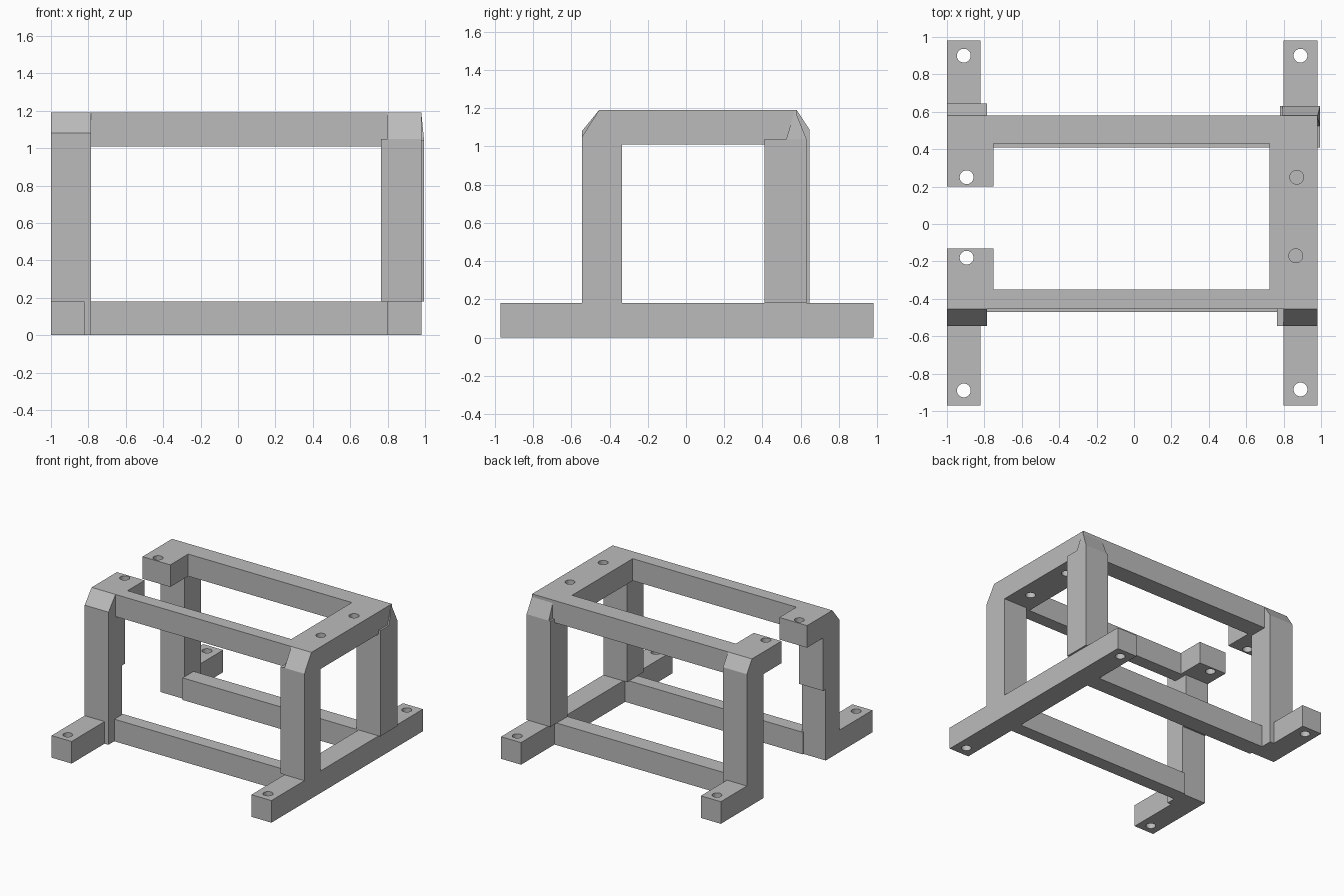
import bpy
import bmesh
from mathutils import Matrix, Vector

cube = bpy.data.objects.get("Cube")
if cube:
    bpy.data.objects.remove(cube)

grey = bpy.data.materials.new("plain grey")
grey.use_nodes = True
tone = (0.5, 0.5, 0.5, 1)
grey.diffuse_color = tone
grey.node_tree.nodes["Principled BSDF"].inputs["Base Color"].default_value = tone


def finish(name, bm):
    bmesh.ops.recalc_face_normals(bm, faces=bm.faces)
    mesh = bpy.data.meshes.new(name)
    bm.to_mesh(mesh)
    bm.free()
    mesh.materials.append(grey)
    obj = bpy.data.objects.new(name, mesh)
    bpy.context.collection.objects.link(obj)
    return obj


def prism(name, outline, start, end, axis):
    """Extrude an outline along x (points are y, z) or z (points are x, y)."""
    bm = bmesh.new()
    if axis == "x":
        points, step = [(start, a, b) for a, b in outline], (end - start, 0, 0)
    else:
        points, step = [(a, b, start) for a, b in outline], (0, 0, end - start)
    face = bm.faces.new([bm.verts.new(p) for p in points])
    new = bmesh.ops.extrude_face_region(bm, geom=[face])["geom"]
    bmesh.ops.translate(bm, vec=step, verts=[v for v in new if isinstance(v, bmesh.types.BMVert)])
    return finish(name, bm)


def box(name, x, y, z):
    corners = [(x[0], y[0]), (x[1], y[0]), (x[1], y[1]), (x[0], y[1])]
    return prism(name, corners, z[0], z[1], "z")


def hull(name, points):
    bm = bmesh.new()
    for p in points:
        bm.verts.new(p)
    bmesh.ops.convex_hull(bm, input=bm.verts)
    return finish(name, bm)


def drill(name, centres, height, targets):
    """Cut vertical screw holes through the target parts."""
    bm = bmesh.new()
    for x, y in centres:
        bmesh.ops.create_cone(bm, cap_ends=True, segments=32, radius1=0.037, radius2=0.037,
                              depth=0.4, matrix=Matrix.Translation(Vector((x, y, height))))
    cutter = finish(name, bm)
    cutter.hide_render = True
    cutter.hide_set(True)
    for obj in targets:
        mod = obj.modifiers.new("screw holes", "BOOLEAN")
        mod.operation = "DIFFERENCE"
        mod.solver = "EXACT"
        mod.object = cutter


BAR = 0.18    # bar height
UNDER = 1.01  # underside of the top frame
TOP = 1.19

# Top frame, open on one side
top_frame = prism("top_frame", [
    (-1, 0.58), (0.98, 0.58), (0.98, -0.455), (-1, -0.455), (-1, -0.13), (-0.75, -0.13),
    (-0.75, -0.35), (0.725, -0.35), (0.725, 0.43), (-0.75, 0.43), (-0.75, 0.2), (-1, 0.2)],
    UNDER, TOP, "z")

# Floor rail, feet and long lower bars
floor_rail = box("floor_rail", (0.8, 0.98), (-0.97, 0.98), (0, BAR))
front_foot = box("front_foot", (-1, -0.82), (-0.97, -0.5), (0, BAR))
back_foot = box("back_foot", (-1, -0.82), (0.6, 0.98), (0, BAR))
box("front_lower_bar", (-0.8, 0.81), (-0.47, -0.36), (0, BAR))
box("back_lower_bar", (-0.785, 0.81), (0.41, 0.55), (0, BAR))

# Legs on the open side, chamfered at the top and standing on the floor
prism("front_right_leg", [
    (-0.545, 0), (-0.37, 0), (-0.37, 0.58), (-0.335, 0.58), (-0.335, 1.05),
    (-0.455, TOP), (-0.545, 1.08)], -1, -0.785, "x")
prism("back_right_leg", [
    (0.645, 0), (0.43, 0), (0.43, 1.05), (0.58, TOP), (0.645, 1.09)], -1, -0.785, "x")

# Legs standing on the floor rail, with corner pieces up to the frame
box("front_left_leg", (0.765, 0.98), (-0.545, -0.335), (BAR, 1.05))
prism("front_left_corner", [(-0.545, 1.05), (-0.4, 1.05), (-0.455, TOP)], 0.8, 0.98, "x")
box("back_left_leg", (0.78, 0.995), (0.41, 0.63), (BAR, 1.04))
hull("back_left_corner", [
    (0.795, 0.57, TOP), (0.98, 0.57, TOP), (0.795, 0.525, 1.04),
    (0.995, 0.525, 1.04), (0.795, 0.63, 1.04), (0.995, 0.63, 1.04)])

# Screw holes
drill("upper_hole_cutter", [(-0.895, 0.25), (-0.895, -0.18), (0.87, 0.25), (0.865, -0.17)],
      1.1, [top_frame])
drill("lower_hole_cutter", [(-0.91, 0.9), (-0.91, -0.89), (0.89, 0.9), (0.89, -0.885)],
      0.09, [floor_rail, front_foot, back_foot])
